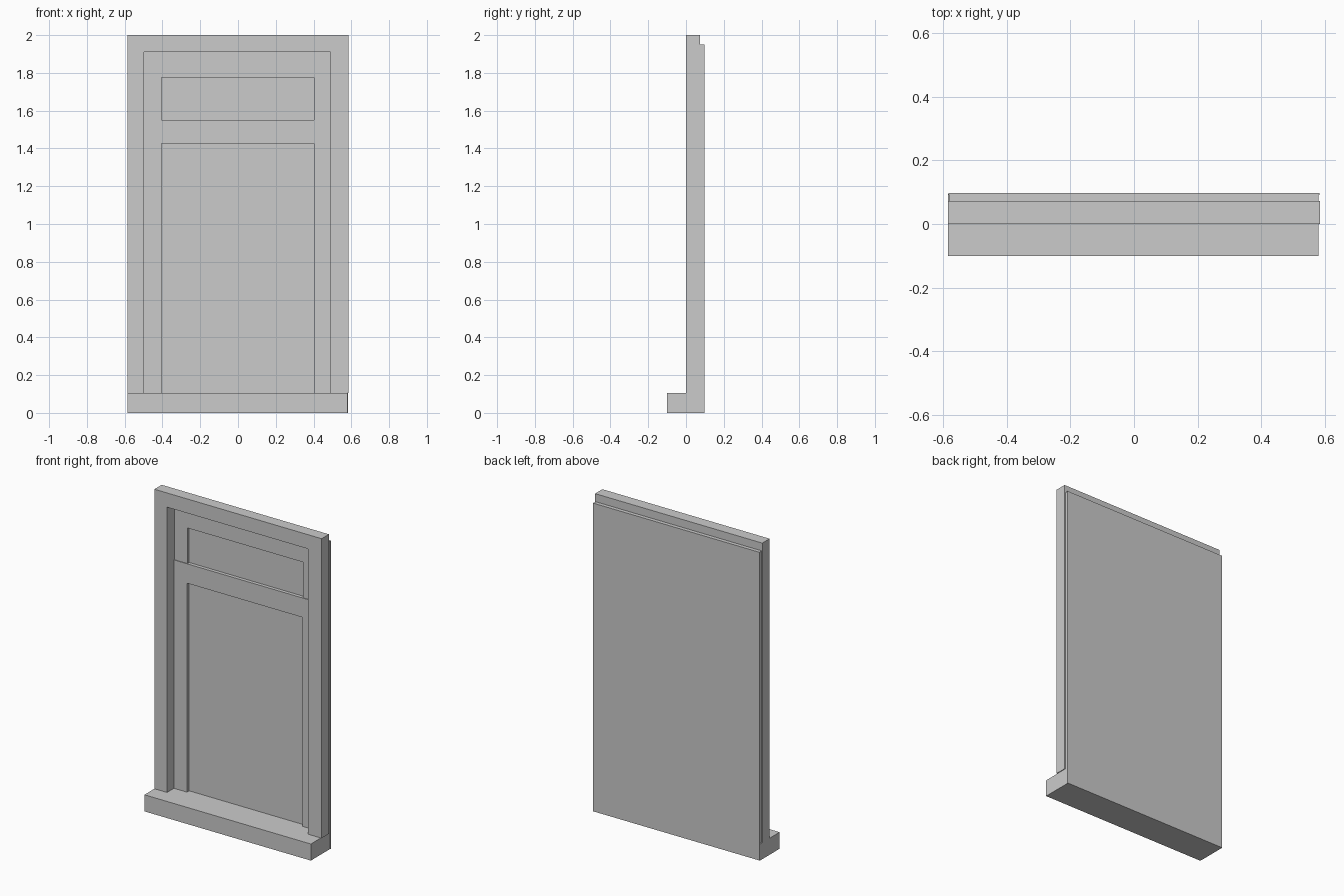
import bpy, bmesh

if "Cube" in bpy.data.objects:
    bpy.data.objects.remove(bpy.data.objects["Cube"])


def prism(name, outline, y0, y1):
    """Extrude a closed x-z outline from y0 back to y1."""
    bm = bmesh.new()
    face = bm.faces.new([bm.verts.new((x, y0, z)) for x, z in outline])
    new = bmesh.ops.extrude_face_region(bm, geom=[face])["geom"]
    bmesh.ops.translate(bm, vec=(0, y1 - y0, 0),
                        verts=[g for g in new if isinstance(g, bmesh.types.BMVert)])
    bmesh.ops.recalc_face_normals(bm, faces=bm.faces)
    mesh = bpy.data.meshes.new(name)
    bm.to_mesh(mesh)
    bm.free()
    obj = bpy.data.objects.new(name, mesh)
    bpy.context.collection.objects.link(obj)
    return obj


def rect(x0, x1, z0, z1):
    return [(x0, z0), (x1, z0), (x1, z1), (x0, z1)]


def arch(x0, x1, z0, z1, ix0, ix1, iz):
    """Square arch open at the bottom."""
    return [(x0, z0), (ix0, z0), (ix0, iz), (ix1, iz),
            (ix1, z0), (x1, z0), (x1, z1), (x0, z1)]


# Outer casing and projecting sill
prism("casing", arch(-0.585, 0.585, 0.105, 2.0, -0.497, 0.49, 1.91), 0.0, 0.073)
prism("sill", rect(-0.585, 0.58, 0.0, 0.105), -0.1, 0.095)

# Upper sash, with its pane opening above the lower sash
prism("upper_sash", arch(-0.58, 0.58, 1.55, 1.95, -0.405, 0.403, 1.775), 0.073, 0.092)

# Lower sash, slightly in front of the upper one
prism("lower_sash", arch(-0.58, 0.58, 0.105, 1.55, -0.405, 0.403, 1.427), 0.069, 0.092)

# Thin backing panel that closes the panes
prism("back_panel", rect(-0.583, 0.583, 0.0, 1.95), 0.091, 0.097)
